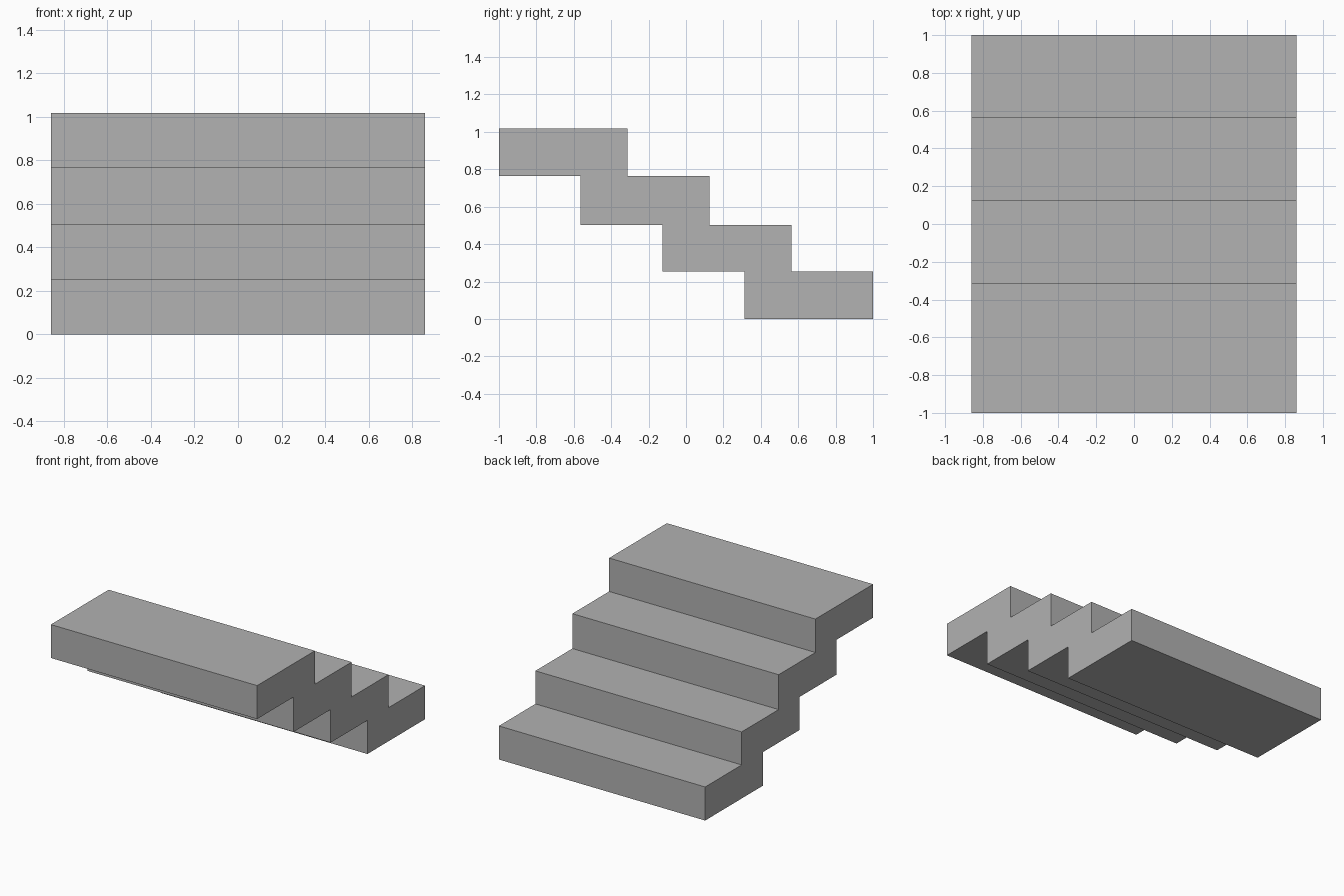
import bpy
import bmesh

cube = bpy.data.objects.get("Cube")
if cube:
    bpy.data.objects.remove(cube, do_unlink=True)

HALF_WIDTH = 0.86
LEVELS = [0, 0.253, 0.502, 0.765, 1.017]     # step heights, bottom to top
BACKS = [1, 0.565, 0.125, -0.313]            # rear edge of each step
FRONTS = [0.313, -0.125, -0.565, -1]         # front edge of each step

# Single grey material
grey = bpy.data.materials.new("grey")
grey.use_nodes = True
colour = (0.445, 0.445, 0.445, 1)
grey.diffuse_color = colour
grey.node_tree.nodes["Principled BSDF"].inputs["Base Color"].default_value = colour

# Stepped side profile: up the treads, then back down the underside
steps = list(zip(LEVELS, LEVELS[1:], BACKS, FRONTS))
profile = []
for low, high, back, front in steps:
    profile += [(back, low), (back, high)]
for low, high, back, front in reversed(steps):
    profile += [(front, high), (front, low)]

# Staircase: the profile extruded across the width
bm = bmesh.new()
side = bm.faces.new([bm.verts.new((-HALF_WIDTH, y, z)) for y, z in profile])
extruded = bmesh.ops.extrude_face_region(bm, geom=[side])["geom"]
new_verts = [v for v in extruded if isinstance(v, bmesh.types.BMVert)]
bmesh.ops.translate(bm, verts=new_verts, vec=(2 * HALF_WIDTH, 0, 0))
bmesh.ops.recalc_face_normals(bm, faces=bm.faces)

mesh = bpy.data.meshes.new("staircase")
bm.to_mesh(mesh)
bm.free()
mesh.materials.append(grey)
staircase = bpy.data.objects.new("staircase", mesh)
bpy.context.collection.objects.link(staircase)
